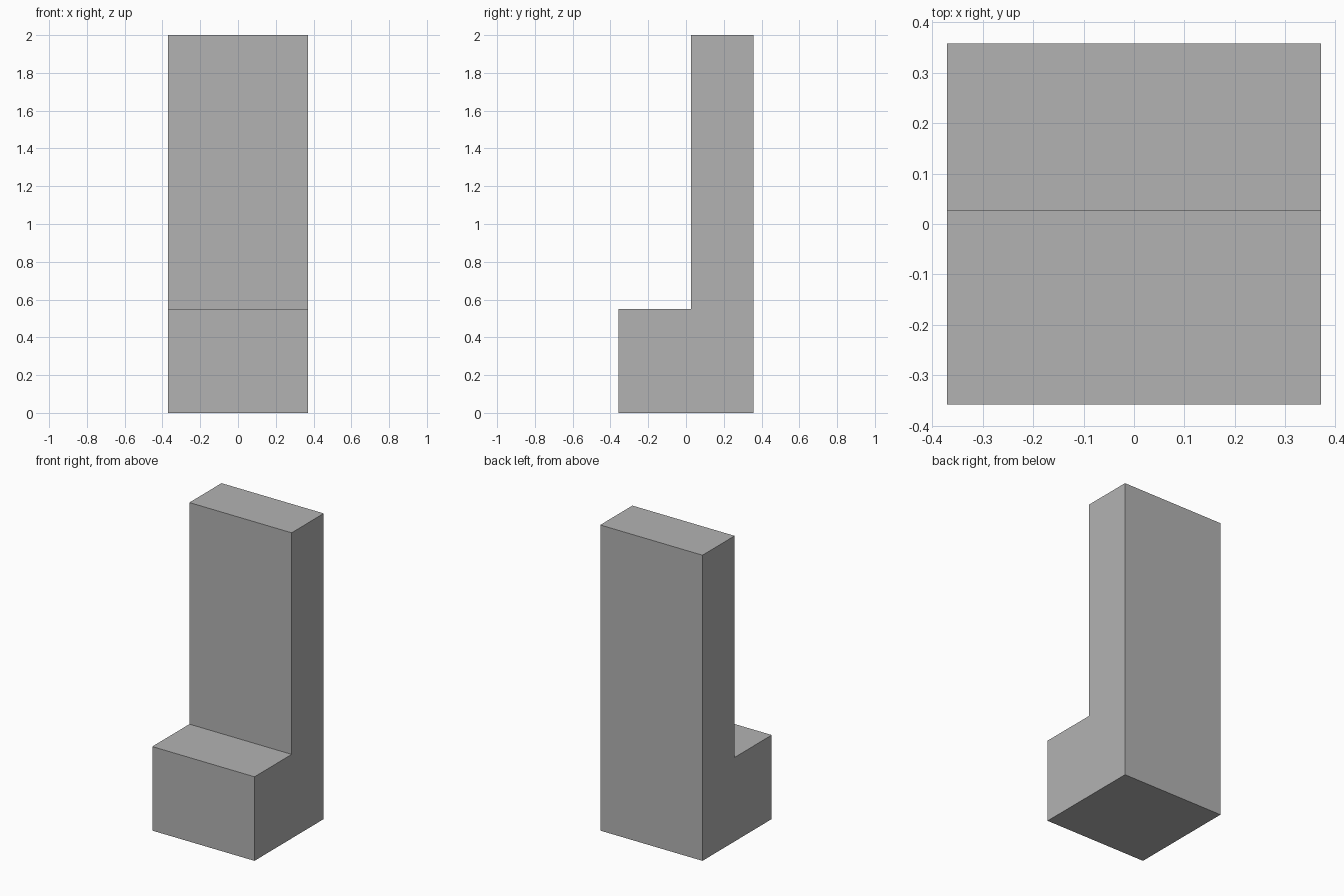
import bpy
import bmesh

if "Cube" in bpy.data.objects:
    bpy.data.objects.remove(bpy.data.objects["Cube"], do_unlink=True)

# Plain grey material
grey = bpy.data.materials.new("plain_grey")
grey.use_nodes = True
colour = (0.45, 0.45, 0.45, 1)
grey.diffuse_color = colour
grey.node_tree.nodes["Principled BSDF"].inputs["Base Color"].default_value = colour

# Overall sizes
HALF_WIDTH, HALF_DEPTH = 0.37, 0.358
HEIGHT, STEP_HEIGHT, STEP_BACK = 2.0, 0.55, 0.026

# Side profile (y, z): low step in front, tall slab behind
profile = [
    (-HALF_DEPTH, 0), (HALF_DEPTH, 0), (HALF_DEPTH, HEIGHT),
    (STEP_BACK, HEIGHT), (STEP_BACK, STEP_HEIGHT), (-HALF_DEPTH, STEP_HEIGHT),
]

# Stepped block: the profile extruded across the width
bm = bmesh.new()
side = bm.faces.new([bm.verts.new((-HALF_WIDTH, y, z)) for y, z in profile])
extruded = bmesh.ops.extrude_face_region(bm, geom=[side], use_keep_orig=True)
moved = [v for v in extruded["geom"] if isinstance(v, bmesh.types.BMVert)]
bmesh.ops.translate(bm, verts=moved, vec=(2 * HALF_WIDTH, 0, 0))
bmesh.ops.recalc_face_normals(bm, faces=bm.faces)

mesh = bpy.data.meshes.new("stepped_block")
bm.to_mesh(mesh)
bm.free()
mesh.materials.append(grey)
block = bpy.data.objects.new("stepped_block", mesh)
bpy.context.collection.objects.link(block)
